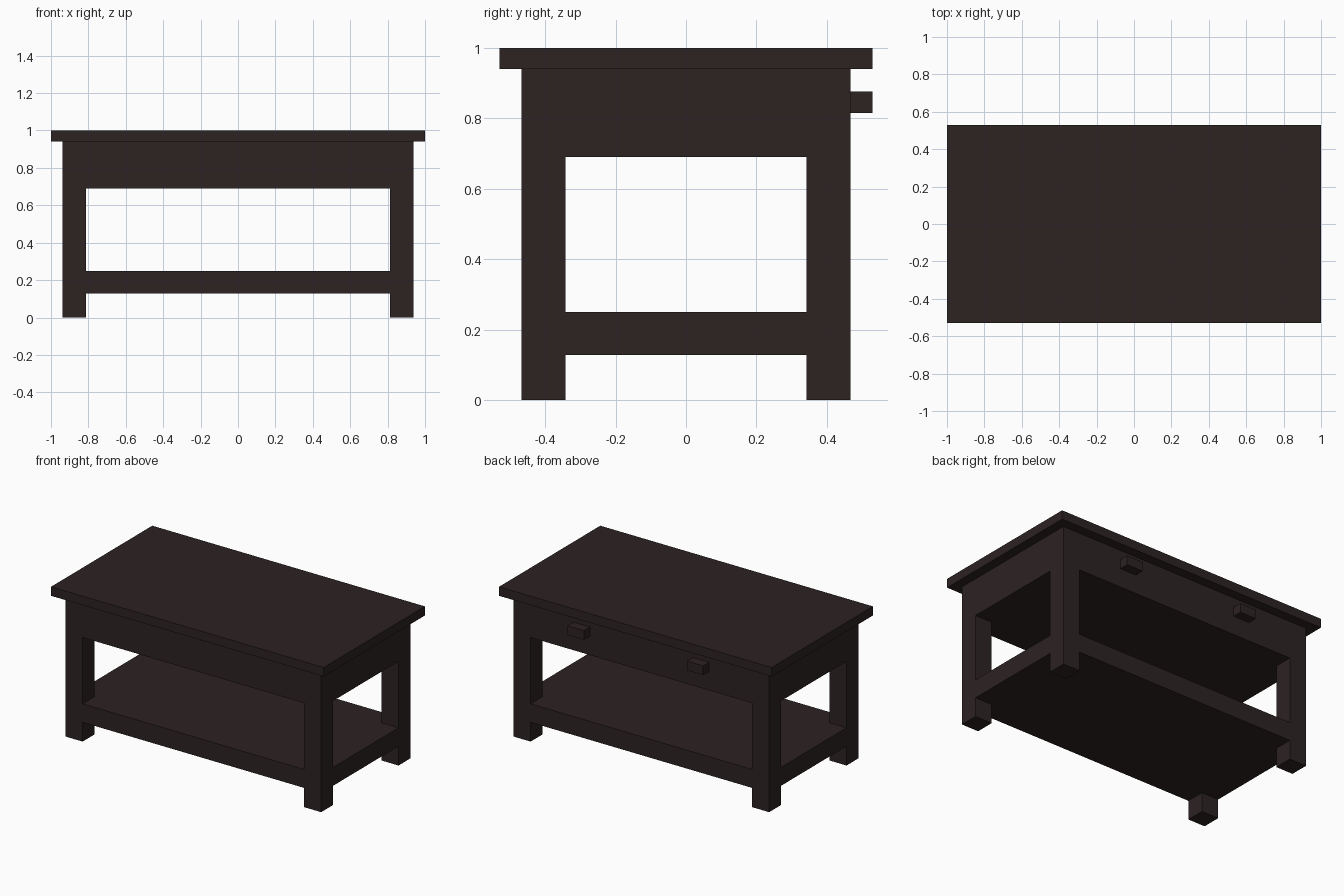
import bpy
import bmesh

cube = bpy.data.objects.get("Cube")
if cube:
    bpy.data.objects.remove(cube, do_unlink=True)

# Single dark wood colour
COLOR = (0.026, 0.0165, 0.0165, 1.0)
wood = bpy.data.materials.new("dark_brown_wood")
wood.use_nodes = True
wood.diffuse_color = COLOR
bsdf = next(n for n in wood.node_tree.nodes if n.type == 'BSDF_PRINCIPLED')
bsdf.inputs["Base Color"].default_value = COLOR
bsdf.inputs["Roughness"].default_value = 0.8


def prism(name, outline, z0, z1):
    """Extrude a flat counter-clockwise outline from z0 up to z1."""
    bm = bmesh.new()
    base = bm.faces.new([bm.verts.new((x, y, z0)) for x, y in outline])
    ext = bmesh.ops.extrude_face_region(bm, geom=[base], use_keep_orig=True)
    top = [v for v in ext["geom"] if isinstance(v, bmesh.types.BMVert)]
    bmesh.ops.translate(bm, verts=top, vec=(0, 0, z1 - z0))
    bmesh.ops.recalc_face_normals(bm, faces=bm.faces)
    mesh = bpy.data.meshes.new(name)
    bm.to_mesh(mesh)
    bm.free()
    mesh.materials.append(wood)
    obj = bpy.data.objects.new(name, mesh)
    bpy.context.collection.objects.link(obj)
    return obj


def rect(x0, x1, y0, y1):
    return [(x0, y0), (x1, y0), (x1, y1), (x0, y1)]


def notched(x, y, n):
    """Rectangle with its four corners cut out to receive the legs."""
    a, b = x - n, y - n
    return [(-a, -y), (a, -y), (a, -b), (x, -b), (x, b), (a, b),
            (a, y), (-a, y), (-a, b), (-x, b), (-x, -b), (-a, -b)]


BX, BY = 0.9375, 0.4675    # half size of the base
LEG = 0.125                # leg thickness
TOP_Y = 0.53               # half depth of the top
Z_TOP = 0.94               # underside of the top

# Top, drawer body and lower shelf
prism("table_top", rect(-1, 1, -TOP_Y, TOP_Y), Z_TOP, 1.0)
prism("drawer_body", notched(BX, BY, LEG), 0.69, Z_TOP)
prism("lower_shelf", notched(BX, BY, LEG), 0.1275, 0.25)

# Legs
for side, sx in (("left", 1), ("right", -1)):
    for end, sy in (("front", -1), ("back", 1)):
        xs = sorted((sx * BX, sx * (BX - LEG)))
        ys = sorted((sy * BY, sy * (BY - LEG)))
        prism(f"{end}_{side}_leg", rect(*xs, *ys), 0.0, Z_TOP)

    # Block handles on the back
    cx = sx * 0.4375
    prism(f"{side}_handle", rect(cx - 0.06, cx + 0.06, BY, TOP_Y), 0.815, 0.876)
